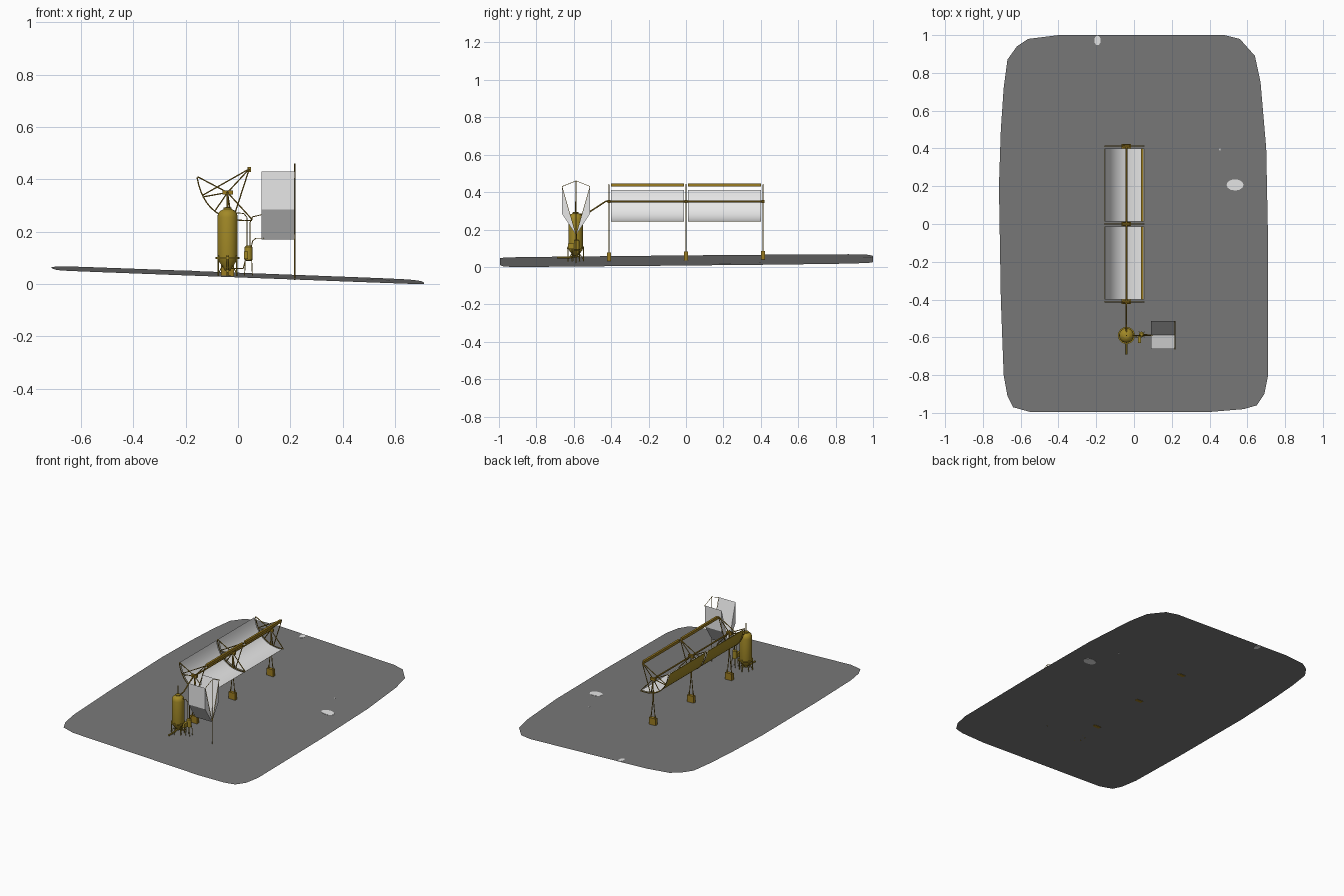
import bpy, bmesh, math
from mathutils import Vector

if "Cube" in bpy.data.objects:
    bpy.data.objects.remove(bpy.data.objects["Cube"])


def mat(name, rgb):
    m = bpy.data.materials.new(name)
    m.diffuse_color = (*rgb, 1)
    m.use_nodes = True
    m.node_tree.nodes["Principled BSDF"].inputs["Base Color"].default_value = m.diffuse_color
    return m


GROUND = mat("ground_grey", (0.19, 0.19, 0.19))
LIGHT = mat("pale_grey", (0.80, 0.80, 0.80))
YELLOW = mat("ochre_yellow", (0.36, 0.25, 0.02))
BROWN = mat("ochre_brown", (0.33, 0.20, 0.015))


def make(name, verts, faces, *mats):
    me = bpy.data.meshes.new(name)
    me.from_pydata([tuple(v) for v in verts], [], faces)
    for m in mats:
        me.materials.append(m)
    ob = bpy.data.objects.new(name, me)
    bpy.context.collection.objects.link(ob)
    return ob


def smooth(ob, deg=35):
    bpy.ops.object.select_all(action='DESELECT')
    ob.select_set(True)
    bpy.context.view_layer.objects.active = ob
    bpy.ops.object.shade_smooth_by_angle(angle=math.radians(deg))


def box(name, c, s, m):
    v = [(c[0] + i * s[0] / 2, c[1] + j * s[1] / 2, c[2] + k * s[2] / 2)
         for i in (-1, 1) for j in (-1, 1) for k in (-1, 1)]
    f = [(0, 1, 3, 2), (4, 6, 7, 5), (0, 4, 5, 1), (2, 3, 7, 6), (0, 2, 6, 4), (1, 5, 7, 3)]
    return make(name, v, f, m)


def lathe(name, prof, cx, cy, m, n=24):
    v = [(cx + r * math.cos(math.tau * i / n), cy + r * math.sin(math.tau * i / n), z)
         for r, z in prof for i in range(n)]
    f = [(k * n + i, k * n + (i + 1) % n, (k + 1) * n + (i + 1) % n, (k + 1) * n + i)
         for k in range(len(prof) - 1) for i in range(n)]
    f += [tuple(range(n))[::-1], tuple(range(len(v) - n, len(v)))]
    ob = make(name, v, f, m)
    smooth(ob)
    return ob


def rods(name, paths, r, m, n=6):
    """Several polyline tubes in one object."""
    v, f = [], []
    for path in paths:
        for a, b in zip(path, path[1:]):
            a, b = Vector(a), Vector(b)
            q = (b - a).to_track_quat('Z', 'Y')
            s = len(v)
            for p in (a, b):
                v += [p + q @ Vector((r * math.cos(math.tau * i / n), r * math.sin(math.tau * i / n), 0))
                      for i in range(n)]
            f += [(s + i, s + (i + 1) % n, s + n + (i + 1) % n, s + n + i) for i in range(n)]
            f += [tuple(range(s, s + n))[::-1], tuple(range(s + n, s + 2 * n))]
    return make(name, v, f, m)


def prism(name, prof, x0, x1, m):
    """Extrude a (y, z) outline along x."""
    n = len(prof)
    v = [(x, y, z) for x in (x0, x1) for y, z in prof]
    f = [(i, (i + 1) % n, n + (i + 1) % n, n + i) for i in range(n)]
    f += [tuple(range(n))[::-1], tuple(range(n, 2 * n))]
    ob = make(name, v, f, m)
    bm = bmesh.new()
    bm.from_mesh(ob.data)
    bmesh.ops.recalc_face_normals(bm, faces=bm.faces)
    bm.to_mesh(ob.data)
    bm.free()
    return ob


def gz(x, y):
    return 0.0345 - 0.038 * x + 0.009 * y


# sloping ground sheet
outline = [(.48, 1), (-.40, 1), (-.56, .98), (-.62, .94), (-.67, .87), (-.69, .72), (-.705, .5),
           (-.715, .2), (-.705, -.4), (-.69, -.8), (-.67, -.91), (-.64, -.97), (-.55, -.995),
           (.4, -.995), (.58, -.98), (.65, -.96), (.69, -.9), (.71, -.8), (.71, -.1), (.70, .4),
           (.67, .75), (.64, .89), (.56, .98)]
make("ground", [(x, y, gz(x, y)) for x, y in outline], [tuple(range(len(outline)))], GROUND)

# pale patches showing on both sides of the sheet
for k, (x, y, rx, ry) in enumerate([(.535, .207, .045, .03), (-.193, .972, .017, .026), (.455, .395, .004, .006)]):
    n = 12
    ring = [(x + rx * math.cos(math.tau * i / n), y + ry * math.sin(math.tau * i / n)) for i in range(n)]
    v = [(a, b, gz(a, b) + d) for d in (-.0015, .0015) for a, b in ring]
    f = [(i, (i + 1) % n, n + (i + 1) % n, n + i) for i in range(n)]
    make(f"ground_patch_{k}", v, f + [tuple(range(n))[::-1], tuple(range(n, 2 * n))], LIGHT)

# parabolic troughs: chord centre, chord direction and opening direction in x, z
MID, CH, UP = Vector((-.05, .328)), Vector((.786, -.618)), Vector((.618, .786))
HALF, DEPTH = .133, .06


def para(t, off=0):
    return MID + CH * (t * HALF) - UP * (DEPTH * (1 - t * t) + off)


AX, FOC = (-.04, .35), (.043, .44)
N = 20
for k, (y0, y1) in enumerate([(-.40, -.012), (.012, .40)]):
    v, f = [], []
    for off in (0, .003):
        for i in range(N + 1):
            p = para(2 * i / N - 1, off)
            v += [(p.x, y0, p.y), (p.x, y1, p.y)]
    b = 2 * (N + 1)
    for i in range(N):
        j = 2 * i
        f.append((j, j + 2, j + 3, j + 1))
        f.append((b + j, b + j + 1, b + j + 3, b + j + 2))
    f += [(0, 1, b + 1, b), (2 * N, b + 2 * N, b + 2 * N + 1, 2 * N + 1)]
    ob = make(f"trough_mirror_{k}", v, f, LIGHT, YELLOW)
    for i, p in enumerate(ob.data.polygons):      # mirror inside, ochre back
        p.material_index = 0 if i < 2 * N and i % 2 == 0 else 1
    smooth(ob)
    box(f"receiver_bar_{k}", (FOC[0], (y0 + y1) / 2, FOC[1] - .002), (.014, y1 - y0, .018), BROWN)

# main axle and the pipe down to the tank
rods("axle", [[(AX[0], -.41, AX[1]), (AX[0], .41, AX[1])]], .005, BROWN, 8)
rods("feed_pipe", [[(AX[0], -.41, AX[1]), (AX[0], -.43, .35), (AX[0], -.53, .285), (AX[0], -.59, .28)]],
     .004, BROWN, 8)

# end frames, pylons and footings
for k, y in enumerate((-.412, 0, .412)):
    def P(q):
        return (q[0], y, q[1])
    A, F = P(AX), P(FOC)
    rims = [P(para(-1)), P(para(1))]
    rib = [P(para(i / 6 - 1, .003)) for i in range(13)]
    rods(f"trough_frame_{k}", [rib, [rims[0], A], [rims[1], A], [P(para(0)), A], [A, F],
                               [P(para(-.5)), A], [P(para(.5)), A],
                               [P(para(-.55)), F], [P(para(.55)), F]], .0028, BROWN)
    box(f"axle_bearing_{k}", (AX[0], y, AX[1]), (.04, .016, .016), BROWN)
    z = gz(AX[0], y)
    box(f"footing_{k}", (AX[0], y, z + .022), (.05, .022, .048), BROWN)
    rods(f"pylon_{k}", [[(AX[0] - .016, y, z + .04), (AX[0] - .003, y, .2), A],
                        [(AX[0] + .016, y, z + .04), (AX[0] + .003, y, .2), A]], .0025, BROWN)
    rods(f"footing_pins_{k}", [[(AX[0] + s * .016, y, z + .04), (AX[0] + s * .016, y, z + .062)]
                               for s in (-1, 1)], .004, BROWN)

# storage tank
TX, TY = -.04, -.59
lathe("tank", [(.01, .05), (.016, .062), (.036, .09), (.039, .105), (.039, .255), (.036, .27), (.028, .28),
               (.016, .286), (.016, .292), (.006, .294)], TX, TY, YELLOW)
lathe("tank_ring", [(.039, .096), (.045, .096), (.045, .104), (.039, .104)], TX, TY, YELLOW)
rods("tank_legs", [[(TX + .041 * math.cos(a), TY + .041 * math.sin(a), .11),
                    (TX + .041 * math.cos(a), TY + .041 * math.sin(a), .03)]
                   for a in (math.pi * (2 * i + 1) / 6 for i in range(6))], .003, YELLOW)
rods("tank_braces", [[(TX + .041 * math.cos(a), TY + .041 * math.sin(a), .04),
                      (TX + .02 * math.cos(a), TY + .02 * math.sin(a), .072)]
                     for a in (math.pi * (2 * i + 1) / 6 for i in range(6))], .002, YELLOW)
rods("tank_outlet", [[(TX, TY, .06), (TX, TY - .03, .05), (TX, TY - .1, .05)]], .006, YELLOW, 10)
rods("tank_vent", [[(TX, TY, .29), (TX, TY, .35)]], .003, BROWN)

# pump vessel with stand and pipes
lathe("pump_vessel", [(.008, .088), (.015, .092), (.015, .142), (.008, .147)], .04, -.585, YELLOW, 16)
box("pump_motor", (.03, -.61, .11), (.016, .04, .03), YELLOW)
rods("pump_stand", [[(.04 + a * .012, -.585 + b * .012, .095), (.04 + a * .015, -.585 + b * .015, .032)]
                    for a in (-1, 1) for b in (-1, 1)], .0018, YELLOW)
rods("pipes", [[(-.01, -.59, .272), (.022, -.59, .27), (.034, -.59, .255), (.034, -.59, .14)],
               [(.046, -.59, .14), (.046, -.59, .235), (.056, -.59, .257), (.09, -.59, .265)],
               [(.05, -.585, .14), (.056, -.585, .165), (.068, -.585, .175), (.10, -.59, .175)],
               [(-.03, -.59, .06), (.02, -.6, .06), (.03, -.6, .1)]], .002, BROWN)

# V-shaped reflector: two triangular prisms mirrored about y = -0.59
CY = -.588
for name, s in (("front", -1), ("back", 1)):
    prism(f"reflector_{name}", [(CY, .17), (CY + s * .075, .285), (CY + s * .075, .43)], .09, .215, LIGHT)
rods("reflector_post", [[(.217, CY, .016), (.217, CY, .46)]], .003, BROWN)
rods("reflector_stays", [[(.217, CY - .075, .43), (.217, CY, .46), (.217, CY + .075, .43)],
                         [(.217, CY - .075, .43), (.217, CY, .17), (.217, CY + .075, .43)]], .0015, BROWN)
